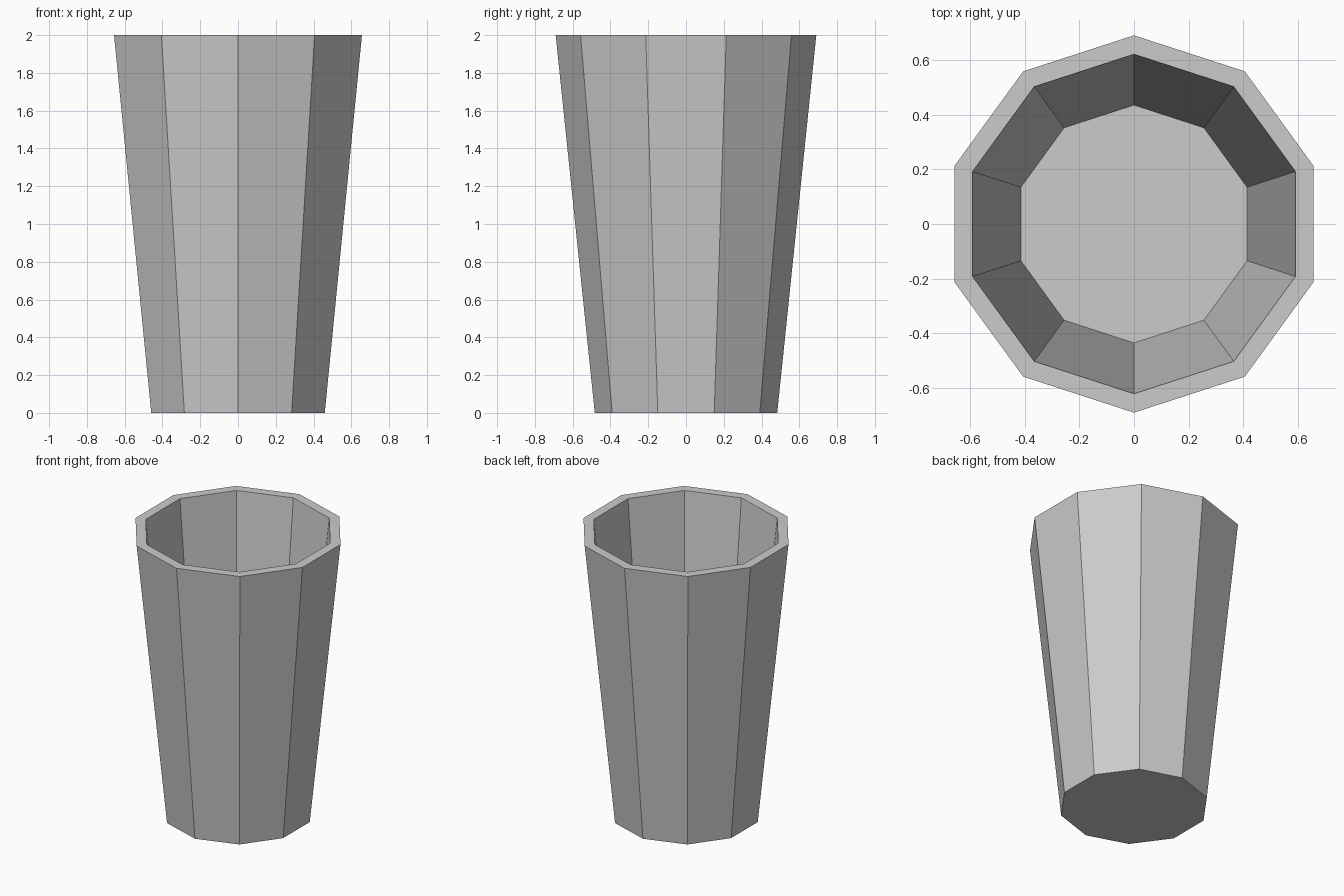
import bpy, bmesh, math

SIDES = 10

cube = bpy.data.objects.get("Cube")
if cube:
    bpy.data.objects.remove(cube, do_unlink=True)

grey = bpy.data.materials.new("light grey")
grey.use_nodes = True
colour = (0.6, 0.6, 0.6, 1)
grey.diffuse_color = colour
grey.node_tree.nodes["Principled BSDF"].inputs["Base Color"].default_value = colour


def ring(bm, radius, z):
    """Ten-sided ring with a corner on the y axis."""
    turns = [math.pi / 2 + math.tau * i / SIDES for i in range(SIDES)]
    return [bm.verts.new((radius * math.cos(a), radius * math.sin(a), z)) for a in turns]


# Tapered cup: outer base, outer rim, inner rim, inner floor
profile = [(0.483, 0), (0.69, 2), (0.621, 2), (0.435, 0.15)]
bm = bmesh.new()
rings = [ring(bm, r, z) for r, z in profile]
for low, high in zip(rings, rings[1:]):
    for i in range(SIDES):
        j = (i + 1) % SIDES
        bm.faces.new((low[i], low[j], high[j], high[i]))

# Underside and inside floor
bm.faces.new(rings[0][::-1])
bm.faces.new(rings[-1])
bmesh.ops.recalc_face_normals(bm, faces=bm.faces)

mesh = bpy.data.meshes.new("cup")
bm.to_mesh(mesh)
bm.free()
mesh.materials.append(grey)
cup = bpy.data.objects.new("cup", mesh)
bpy.context.collection.objects.link(cup)
